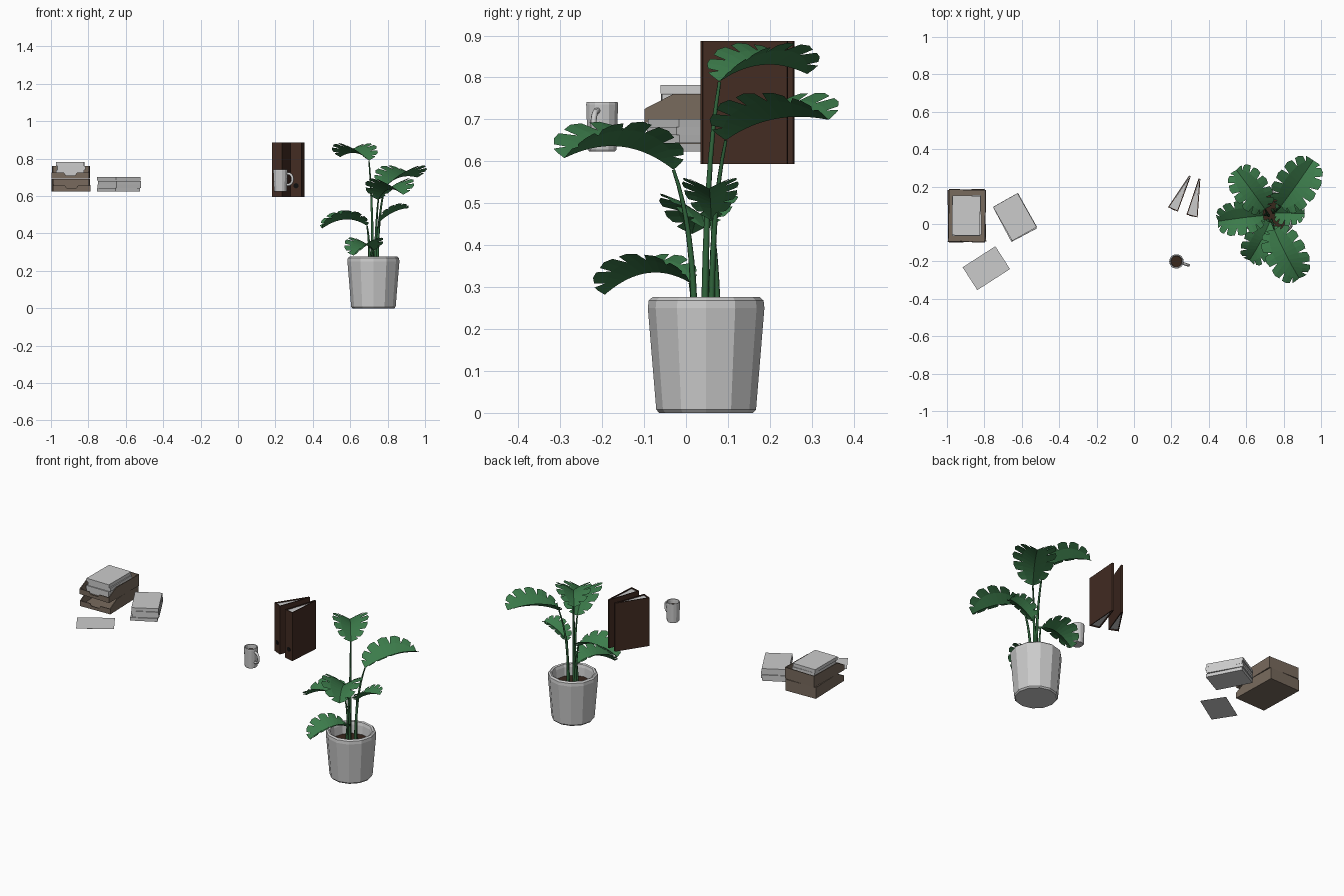
import bpy, bmesh, math, random
from mathutils import Vector, Matrix

if "Cube" in bpy.data.objects:
    bpy.data.objects.remove(bpy.data.objects["Cube"])

random.seed(4)


def mat(name, col):
    m = bpy.data.materials.new(name)
    m.diffuse_color = (*col, 1)
    m.use_nodes = True
    m.node_tree.nodes["Principled BSDF"].inputs["Base Color"].default_value = m.diffuse_color
    return m


GREEN = mat("leaf_green", (0.045, 0.20, 0.07))
STEM = mat("stem_green", (0.03, 0.13, 0.045))
BROWN = mat("binder_brown", (0.055, 0.025, 0.016))
TAUPE = mat("tray_taupe", (0.19, 0.145, 0.11))
SOIL = mat("soil_brown", (0.04, 0.02, 0.012))
BLACK = mat("hole_black", (0.005, 0.005, 0.005))


def finish(bm, name, material=None, loc=(0, 0, 0), rot=0):
    bmesh.ops.recalc_face_normals(bm, faces=bm.faces)
    me = bpy.data.meshes.new(name)
    bm.to_mesh(me)
    bm.free()
    ob = bpy.data.objects.new(name, me)
    ob.location, ob.rotation_euler.z = loc, rot
    if material:
        me.materials.append(material)
    bpy.context.collection.objects.link(ob)
    return ob


def lathe(name, profile, n, material=None, loc=(0, 0, 0)):
    bm = bmesh.new()
    rings = [[bm.verts.new((r * math.cos(2 * math.pi * i / n), r * math.sin(2 * math.pi * i / n), z))
              for i in range(n)] for r, z in profile]
    for a, b in zip(rings, rings[1:]):
        for i in range(n):
            bm.faces.new((a[i], a[(i + 1) % n], b[(i + 1) % n], b[i]))
    bm.faces.new(rings[0])
    bm.faces.new(rings[-1])
    return finish(bm, name, material, loc)


def add_box(bm, lo, hi, rot=0):
    c = [(a + b) / 2 for a, b in zip(lo, hi)]
    s = [b - a for a, b in zip(lo, hi)]
    m = Matrix.Translation(c) @ Matrix.Rotation(rot, 4, 'Z') @ Matrix.Diagonal((*s, 1))
    bmesh.ops.create_cube(bm, size=1, matrix=m)


def add_prism(bm, pts, offset):
    f = bm.faces.new([bm.verts.new(p) for p in pts])
    ext = bmesh.ops.extrude_face_region(bm, geom=[f], use_keep_orig=True)
    bmesh.ops.translate(bm, vec=offset, verts=[v for v in ext["geom"] if isinstance(v, bmesh.types.BMVert)])


def tube(name, pts, r0, r1, material=None, res=1):
    cu = bpy.data.curves.new(name, 'CURVE')
    cu.dimensions, cu.bevel_depth, cu.bevel_resolution, cu.use_fill_caps = '3D', 1, res, True
    sp = cu.splines.new('POLY')
    sp.points.add(len(pts) - 1)
    for i, p in enumerate(pts):
        sp.points[i].co = (*p, 1)
        sp.points[i].radius = r0 + (r1 - r0) * i / (len(pts) - 1)
    if material:
        cu.materials.append(material)
    bpy.context.collection.objects.link(bpy.data.objects.new(name, cu))


def bez(a, b, c, t):
    return a * (1 - t) ** 2 + b * 2 * t * (1 - t) + c * t * t


# Planter pot and soil
POT = Vector((0.724, 0.048, 0))
lathe("plant_pot", [(0.112, 0), (0.119, 0.008), (0.139, 0.25), (0.137, 0.268), (0.128, 0.276),
                    (0.118, 0.272), (0.113, 0.255), (0.106, 0.18)], 12, None, POT)
lathe("soil", [(0.104, 0.18), (0.108, 0.205)], 12, SOIL, POT)

# Leaf outline: (along, sideways) as fractions of leaf length; narrow base, broad round tip
OUTLINE = [(0.0, 0.01), (0.02, 0.17), (0.13, 0.29), (0.32, 0.37), (0.52, 0.395),
           (0.72, 0.38), (0.90, 0.30), (1.01, 0.16), (1.02, 0.0)]


def outline(u):
    x = min(max(u, 0), 1) * (len(OUTLINE) - 1)
    i = min(int(x), len(OUTLINE) - 2)
    return Vector(OUTLINE[i]).lerp(Vector(OUTLINE[i + 1]), x - i)


def leaf(name, base, ctrl, tip, lobes=7):
    a, b, c = map(Vector, (base, ctrl, tip))
    length = (c - a).length

    def place(al, side, lift):
        t = (bez(a, b, c, al + .01) - bez(a, b, c, al - .01)).normalized()
        s = t.cross(Vector((0, 0, 1))).normalized()
        return bez(a, b, c, al) + s * side * length + s.cross(t) * abs(side) * lift * length

    bm = bmesh.new()
    for sg in (1, -1):
        for k in range(lobes):
            u0, u1 = k / lobes, (k + 1) / lobes
            g = 0.14 / lobes
            rows = []
            for u, uo in ((u0, u0 + (g if k else 0)), ((u0 + u1) / 2,) * 2,
                          (u1, u1 - (g if k < lobes - 1 else 0))):
                rib = Vector((0.01 + 0.98 * u, 0))
                inner, outer = rib.lerp(outline(u), 0.55), outline(uo)
                if u in (u0, u1):
                    outer = rib.lerp(outer, 0.96)
                rows.append([bm.verts.new(place(rib.x, 0, 0)),
                             bm.verts.new(place(inner.x, sg * inner.y, 0.62)),
                             bm.verts.new(place(outer.x, sg * outer.y, 0.52))])
            for p, q in zip(rows, rows[1:]):
                for i in range(2):
                    bm.faces.new((p[i], p[i + 1], q[i + 1], q[i]))
    bmesh.ops.remove_doubles(bm, verts=bm.verts, dist=0.0004)
    finish(bm, name, GREEN)


# Leaves and their stems: base, control, tip, stem root
LEAVES = {
    "back_right": ((.785, .095, .65), (.865, .20, .725), (.955, .335, .70), (.745, .06)),
    "top_left": ((.70, .08, .79), (.63, .18, .86), (.55, .285, .81), (.72, .045)),
    "left": ((.69, .045, .44), (.58, .035, .515), (.455, .015, .43), (.705, .05)),
    "low_front": ((.725, .01, .31), (.685, -.09, .37), (.62, -.19, .285), (.715, .02)),
    "front_right": ((.75, -.03, .58), (.80, -.15, .675), (.88, -.285, .61), (.735, .02)),
    "right": ((.755, .06, .46), (.83, .058, .53), (.91, .055, .535), (.74, .075)),
}
for key, (b, c, t, root) in LEAVES.items():
    leaf("leaf_" + key, b, c, t)
    r, e = Vector((*root, 0.19)), Vector(b)
    m = Vector((r.x, r.y, r.z + (e.z - r.z) * 0.65))
    tube("stem_" + key, [bez(r, m, e, i / 8) for i in range(9)], 0.009, 0.004, STEM)

# Ring binders: wedge of two covers and a spine, filled with paper
Z0, Z1 = 0.594, 0.887


def binder(i, left, right, apex):
    l, r, a = (Vector((*p, 0)) for p in (left, right, apex))
    across, back = (r - l).normalized(), (a - (l + r) / 2).normalized()
    th = 0.005
    bm = bmesh.new()
    for p, s in ((l, 1), (r, -1)):
        end = a - across * s * th
        q = [p, end, end + across * s * th, p + across * s * th]
        add_prism(bm, [v + Vector((0, 0, Z0)) for v in q], (0, 0, Z1 - Z0))
    q = [l, r, r + back * th, l + back * th]
    add_prism(bm, [v + Vector((0, 0, Z0)) for v in q], (0, 0, Z1 - Z0))
    finish(bm, f"binder_{i}_cover", BROWN)
    bm = bmesh.new()
    q = [l + across * th + back * th, r - across * th + back * th, a - back * 0.012]
    add_prism(bm, [v + Vector((0, 0, Z0 + 0.006)) for v in q], (0, 0, Z1 - Z0 - 0.012))
    finish(bm, f"binder_{i}_paper")
    # finger hole on the spine
    bm = bmesh.new()
    rot = (-back).to_track_quat('Z', 'Y').to_matrix().to_4x4()
    c = (l + r) / 2 - back * 0.0005 + Vector((0, 0, 0.655))
    bmesh.ops.create_cone(bm, cap_ends=True, segments=12, radius1=.014, radius2=.014, depth=.002,
                          matrix=Matrix.Translation(c) @ rot)
    finish(bm, f"binder_{i}_finger_hole", BLACK)


binder(1, (.182, .090), (.234, .066), (.299, .257))
binder(2, (.281, .050), (.340, .035), (.350, .242))

# Mug, coffee and handle
MUG = Vector((0.227, -0.2, 0.624))
lathe("mug", [(0.032, 0), (0.035, 0.004), (0.039, 0.112), (0.038, 0.117), (0.032, 0.117),
              (0.031, 0.11), (0.027, 0.01)], 14, None, MUG)
lathe("coffee", [(0.029, 0.08), (0.0295, 0.092)], 14, SOIL, MUG)
d = Vector((0.95, -0.3, 0)).normalized()
tube("mug_handle", [MUG + d * (0.034 + 0.034 * max(0, math.sin(math.pi * i / 8)) ** 0.7) +
                    Vector((0, 0, 0.066 + 0.031 * math.cos(math.pi * i / 8))) for i in range(9)],
     0.0075, 0.0075)


# Letter trays: floor, back, sloped sides and split front lip
def tray(name, loc, rot):
    w, d0, h, t = 0.1, 0.141, 0.068, 0.005
    bm = bmesh.new()
    add_box(bm, (-w, -d0, 0), (w, d0, t))
    add_box(bm, (-w, d0 - t, 0), (w, d0, h))
    for x in (-w, w - t):
        add_prism(bm, [(x, -d0, 0), (x, d0, 0), (x, d0, h), (x, -d0 + .07, h), (x, -d0, 0.032)], (t, 0, 0))
    for s in (-1, 1):
        pts = [(s * w, -d0, 0), (s * w, -d0, .032), (s * .035, -d0, .032), (s * .025, -d0, .018), (0, -d0, .018),
               (0, -d0, 0)]
        add_prism(bm, pts, (0, t, 0))
    finish(bm, name, TAUPE, loc, rot)


tray("lower_tray", (-0.894, 0.044, 0.624), 0.03)
tray("upper_tray", (-0.893, 0.044, 0.693), -0.02)


# Paper piles: slightly shuffled layers
def pile(name, loc, rot, size, height, layers):
    bm = bmesh.new()
    h = height / layers
    for i in range(layers):
        x, y = random.uniform(-.004, .004), random.uniform(-.004, .004)
        add_box(bm, (x - size[0] / 2, y - size[1] / 2, i * h),
                (x + size[0] / 2, y + size[1] / 2, (i + 0.99) * h), random.uniform(-.02, .02))
    finish(bm, name, None, loc, rot)


pile("tray_papers", (-0.895, 0.045, 0.699), 0, (.15, .212), .083, 4)
pile("paper_pile", (-0.637, 0.035, 0.624), 0.499, (.15, .208), .077, 4)
pile("loose_sheet", (-0.794, -0.235, 0.6245), 0.567, (.208, .145), .0006, 1)
